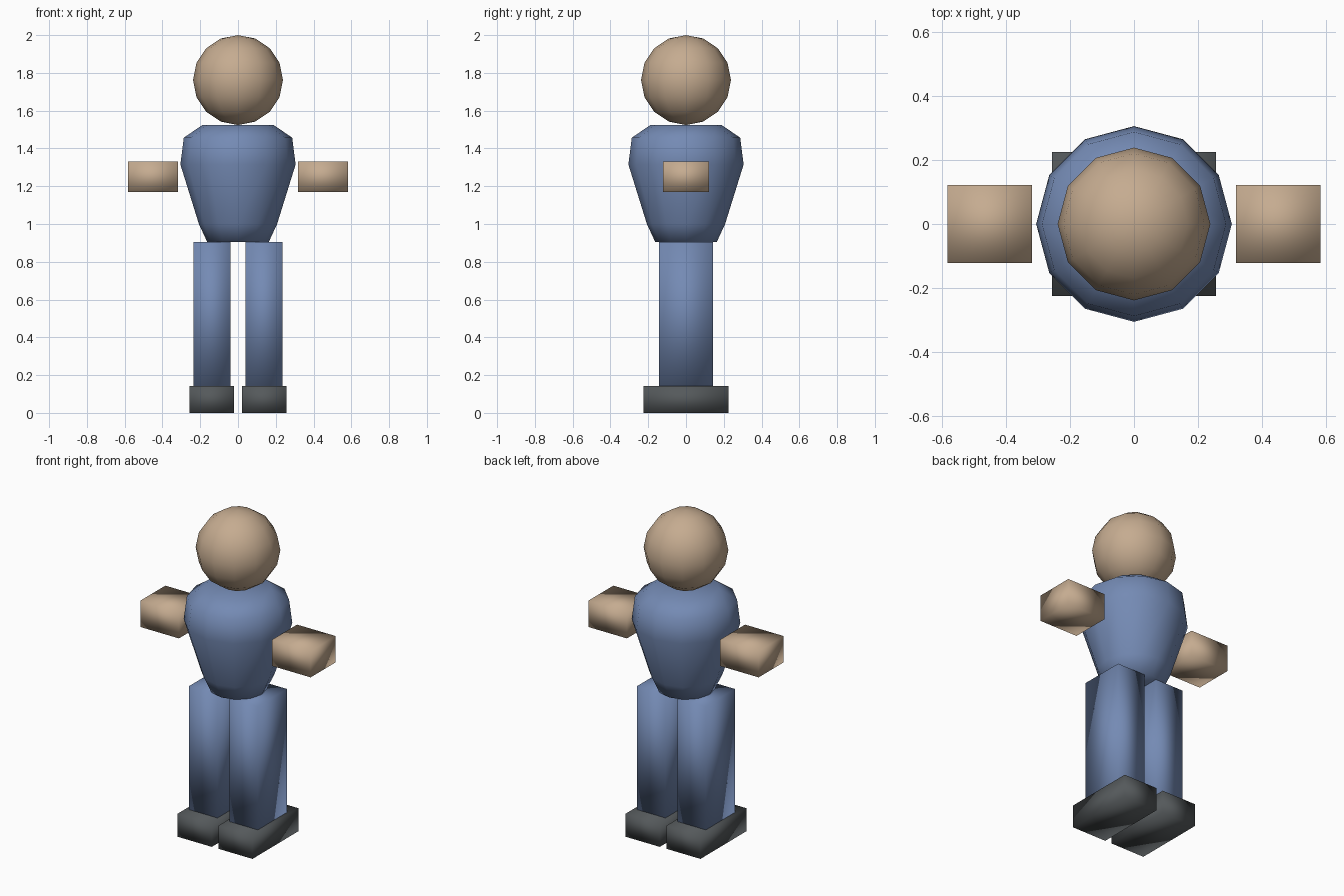
import bpy
import bmesh
from math import cos, sin, tau

cube = bpy.data.objects.get("Cube")
if cube:
    bpy.data.objects.remove(cube, do_unlink=True)


def material(name, rgb):
    mat = bpy.data.materials.new(name)
    mat.use_nodes = True
    color = (*rgb, 1)
    mat.diffuse_color = color
    mat.node_tree.nodes["Principled BSDF"].inputs["Base Color"].default_value = color
    return mat


skin = material("tan_skin", (0.56, 0.41, 0.28))
blue = material("denim_blue", (0.175, 0.255, 0.455))
dark = material("dark_grey", (0.09, 0.1, 0.105))


def finish(name, bm, mat):
    """Turn a bmesh into a fully smooth-shaded object of one colour."""
    bmesh.ops.recalc_face_normals(bm, faces=bm.faces)
    for face in bm.faces:
        face.smooth = True
    mesh = bpy.data.meshes.new(name)
    bm.to_mesh(mesh)
    bm.free()
    mesh.materials.append(mat)
    obj = bpy.data.objects.new(name, mesh)
    bpy.context.collection.objects.link(obj)
    return obj


def box(name, center, size, mat):
    bm = bmesh.new()
    bmesh.ops.create_cube(bm, size=1)
    bmesh.ops.scale(bm, vec=size, verts=bm.verts)
    bmesh.ops.translate(bm, vec=center, verts=bm.verts)
    return finish(name, bm, mat)


def lathe(name, profile, sides, mat):
    """Stack rings of (radius, height) and cap both ends."""
    bm = bmesh.new()
    rings = [[bm.verts.new((r * cos(tau * i / sides), r * sin(tau * i / sides), z))
              for i in range(sides)] for r, z in profile]
    for low, high in zip(rings, rings[1:]):
        for i in range(sides):
            j = (i + 1) % sides
            bm.faces.new((low[i], low[j], high[j], high[i]))
    bm.faces.new(rings[0][::-1])
    bm.faces.new(rings[-1])
    return finish(name, bm, mat)


# Head: low-poly ball
bm = bmesh.new()
bmesh.ops.create_uvsphere(bm, u_segments=12, v_segments=8, radius=0.238)
bmesh.ops.translate(bm, vec=(0, 0, 1.762), verts=bm.verts)
finish("head", bm, skin)

# Torso: tapered twelve-sided body
lathe("torso", [(0.163, 0.905), (0.207, 1.0), (0.305, 1.315),
                (0.287, 1.457), (0.187, 1.525)], 12, blue)

# Hands, legs and shoes on both sides
for side, s in (("left", 1), ("right", -1)):
    box(side + "_hand", (s * 0.45, 0, 1.25), (0.264, 0.244, 0.162), skin)
    box(side + "_leg", (s * 0.138, 0, 0.523), (0.194, 0.284, 0.762), blue)
    box(side + "_shoe", (s * 0.139, 0, 0.071), (0.234, 0.448, 0.142), dark)
